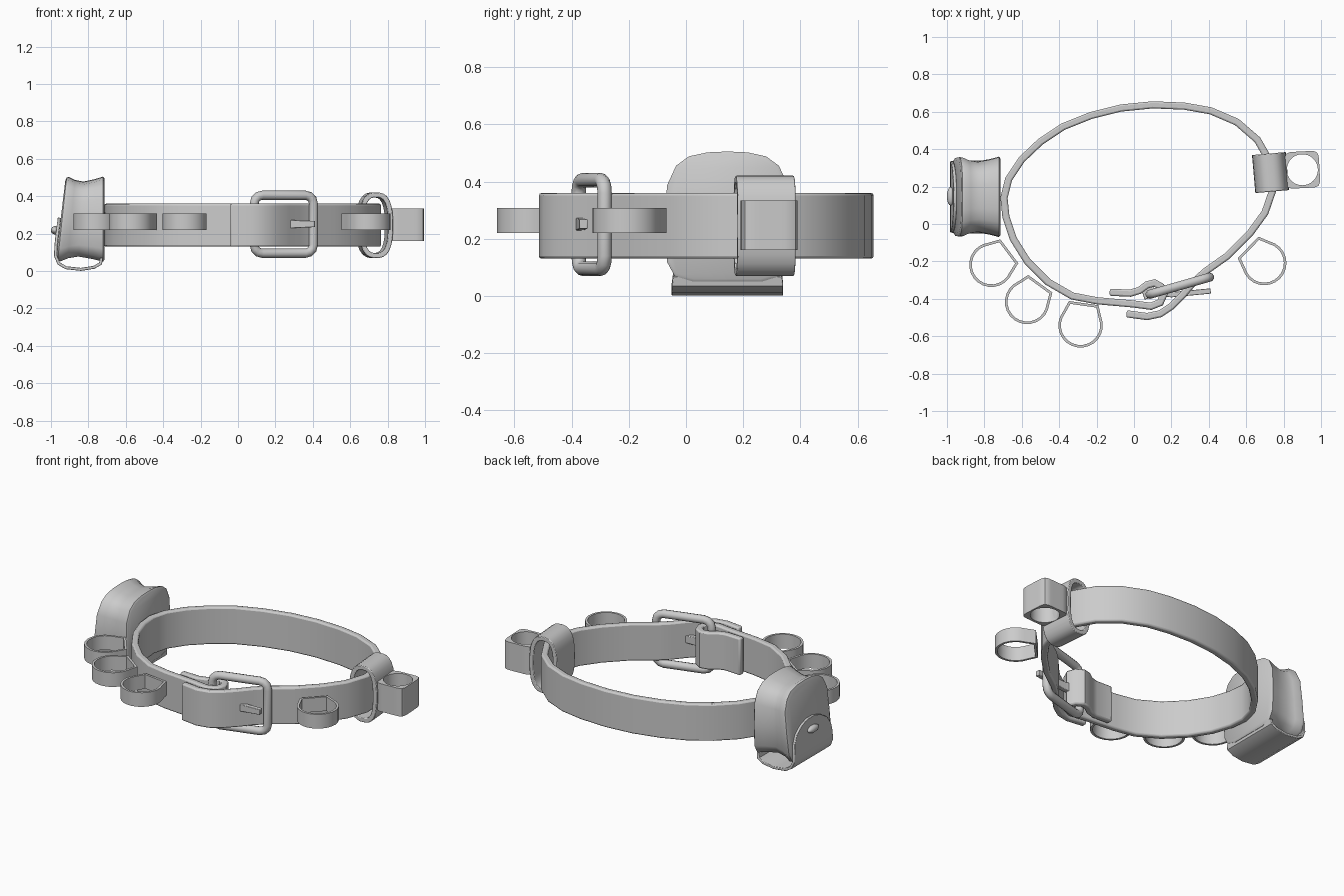
import bpy, bmesh
from math import sin, cos, pi, radians, atan2
from mathutils import Vector, Matrix

if "Cube" in bpy.data.objects:
    bpy.data.objects.remove(bpy.data.objects["Cube"])


def finish(name, bm, angle=35, bevel=0.0):
    bmesh.ops.recalc_face_normals(bm, faces=bm.faces)
    me = bpy.data.meshes.new(name)
    bm.to_mesh(me)
    bm.free()
    ob = bpy.data.objects.new(name, me)
    bpy.context.collection.objects.link(ob)
    bpy.ops.object.select_all(action='DESELECT')
    ob.select_set(True)
    bpy.context.view_layer.objects.active = ob
    bpy.ops.object.shade_smooth_by_angle(angle=radians(angle))
    if bevel:
        m = ob.modifiers.new("bevel", 'BEVEL')
        m.width, m.segments = bevel, 2
        m.limit_method, m.angle_limit = 'ANGLE', radians(60)
    return ob


def loft(bm, rings, closed=False, caps=True):
    vs = [[bm.verts.new(p) for p in r] for r in rings]
    n = len(vs[0])
    for i in range(len(vs) if closed else len(vs) - 1):
        a, b = vs[i], vs[(i + 1) % len(vs)]
        for j in range(n):
            k = (j + 1) % n
            bm.faces.new((a[j], a[k], b[k], b[j]))
    if caps and not closed:
        bm.faces.new(vs[0])
        bm.faces.new(vs[-1])


def strip(name, pts, widths, t, closed=False, mat=Matrix(), bevel=0.006):
    """Band of thickness t following a local xy path, spanning widths in local z."""
    P = [Vector((p[0], p[1])) for p in pts]
    n = len(P)
    rings = []
    for i, p in enumerate(P):
        a = P[i - 1] if closed or i > 0 else None
        b = P[(i + 1) % n] if closed or i < n - 1 else None
        d1 = (p - a).normalized() if a is not None else (b - p).normalized()
        d2 = (b - p).normalized() if b is not None else d1
        d = (d1 + d2).normalized()
        off = Vector((-d.y, d.x)) * (t / 2) / max(0.6, d.dot(d1))
        lo, hi = widths[i] if isinstance(widths, list) else widths
        rings.append([mat @ Vector((q.x, q.y, z)) for q, z in
                      ((p + off, lo), (p + off, hi), (p - off, hi), (p - off, lo))])
    bm = bmesh.new()
    loft(bm, rings, closed)
    return finish(name, bm, 40, bevel)


def squircle(hx, hy, e, n=32):
    out = []
    for i in range(n):
        c, s = cos(2 * pi * i / n), sin(2 * pi * i / n)
        r = (abs(c) ** e + abs(s) ** e) ** (-1 / e)
        out.append((hx * r * c, hy * r * s))
    return out


# Belt: free tip, around the waist, folded back round the buckle bar
belt = [(-.04, -.48), (.07, -.495), (.14, -.48), (.2, -.44), (.26, -.38), (.32, -.31), (.38, -.255),
        (.5, -.17), (.62, -.05), (.7, .06), (.745, .19), (.74, .31), (.66, .45), (.55, .545),
        (.41, .605), (.27, .63), (.1, .637), (-.07, .62), (-.23, .58), (-.38, .52), (-.5, .44),
        (-.6, .345), (-.67, .24), (-.695, .14), (-.685, .04), (-.645, -.08), (-.57, -.2),
        (-.46, -.31), (-.33, -.385), (-.2, -.41), (0, -.428), (.09, -.44), (.14, -.42),
        (.16, -.375), (.145, -.335), (.11, -.315), (.07, -.325), (.03, -.355), (-.02, -.37),
        (-.13, -.365)]
strip("belt", belt, (.13, .36), .038, bevel=.009)

# Buckle frame: round bar swept round a rounded rectangle
tilt = Matrix.Translation((.245, -.33, .25)) @ Matrix.Rotation(radians(16), 4, 'Z')
corners = []
for sx, sz, a0 in ((1, 1, 0), (-1, 1, 90), (-1, -1, 180), (1, -1, 270)):
    for a in (0, 30, 60, 90):
        r = radians(a0 + a)
        corners.append((sx * .12 + .045 * cos(r), sz * .11 + .045 * sin(r), a0 + a))
bm = bmesh.new()
rings = []
for x, z, a in corners:
    out = Vector((cos(radians(a)), 0, sin(radians(a))))
    rings.append([tilt @ (Vector((x, 0, z)) + out * .025 * cos(k * pi / 5)
                          + Vector((0, .025 * sin(k * pi / 5), 0))) for k in range(10)])
loft(bm, rings, closed=True)
finish("buckle_frame", bm, 50)

# Buckle prong, wrapped round the left bar
strip("buckle_prong", [(.07, -.40), (.06, -.37), (.09, -.345), (.12, -.37), (.2, -.378), (.41, -.358)],
      [(.22, .28)] * 4 + [(.225, .275), (.235, .268)], .028, bevel=.003)

# Hanging loops: flat against the belt, round outside
loop = [(-.075, 0)] + [(.112 * cos(radians(a)), -.113 + .112 * sin(radians(a)))
                       for a in range(150, 400, 15)] + [(.075, 0)]
for i, (x, y, ang) in enumerate(((-.672, -.15, -53), (-.505, -.325, -36),
                                 (-.27, -.43, -8), (.615, -.13, 46))):
    m = Matrix.Translation((x, y, 0)) @ Matrix.Rotation(radians(ang), 4, 'Z')
    strip(f"belt_loop_{i + 1}", loop, (.22, .308), .014, True, m, 0)

# Holder: sleeve round the belt plus a block with an upright round hole
turn = Matrix.Translation((.73, .275, .245)) @ Matrix.Rotation(radians(5), 4, 'Z')
strip("holder_sleeve", squircle(.077, .162, 2.8), (-.102, .102), .027, True,
      turn @ Matrix.Rotation(radians(90), 4, 'X'), .004)
bm = bmesh.new()
outer = squircle(.092, .098, 7, 40)
rings = []
for x, y in outer:
    a = atan2(y, x)
    ix, iy = .083 * cos(a), .083 * sin(a)
    c = Matrix.Translation((.9, .29, .247)) @ Matrix.Rotation(radians(3), 4, 'Z')
    rings.append([c @ Vector(p) for p in ((ix, iy, -.087), (x, y, -.087), (x, y, .087), (ix, iy, .087))])
loft(bm, rings, closed=True)
finish("holder_ring", bm, 40)

# Pouch body: pinched in the middle, leaning outwards at the foot
half = [(0, .505), (.07, .502), (.135, .488), (.18, .455), (.212, .385), (.215, .25), (.212, .12),
        (.185, .07), (.12, .05), (0, .05)]
outline = half + [(-y, z) for y, z in half[-2:0:-1]]
bm = bmesh.new()
rings = []
for x, s in ((-.715, .96), (-.722, 1), (-.77, .94), (-.84, .88), (-.89, .92), (-.925, .99),
             (-.94, .98), (-.948, .9)):
    lean = .11 * max(0, (-.72 - x) / .23)
    rings.append([Vector((x - lean * (.28 - z), .145 + y * s, .28 + (z - .28) * s)) for y, z in outline])
loft(bm, rings)
finish("pouch_body", bm, 45)

# Pouch flap: comes under the foot and up the outer face, ending in an arc
flap = [(-.73, .07), (-.735, .04), (-.77, .02), (-.84, .009), (-.92, .018), (-.958, .04),
        (-.975, .08), (-.974, .13), (-.969, .18), (-.963, .23), (-.958, .265), (-.956, .285)]
fw = [.19, .195, .195, .195, .195, .195, .19, .188, .18, .15, .095, .03]
to_side = Matrix(((1, 0, 0, 0), (0, 0, 1, .145), (0, 1, 0, 0), (0, 0, 0, 1)))
strip("pouch_flap", flap, [(-w, w) for w in fw], .016, False, to_side, .003)

# Pouch button
bm = bmesh.new()
bmesh.ops.create_uvsphere(bm, u_segments=16, v_segments=10, radius=1,
                          matrix=Matrix.Translation((-.98, .148, .218)) @ Matrix.Diagonal((.02, .05, .022, 1)))
finish("pouch_button", bm, 60)
